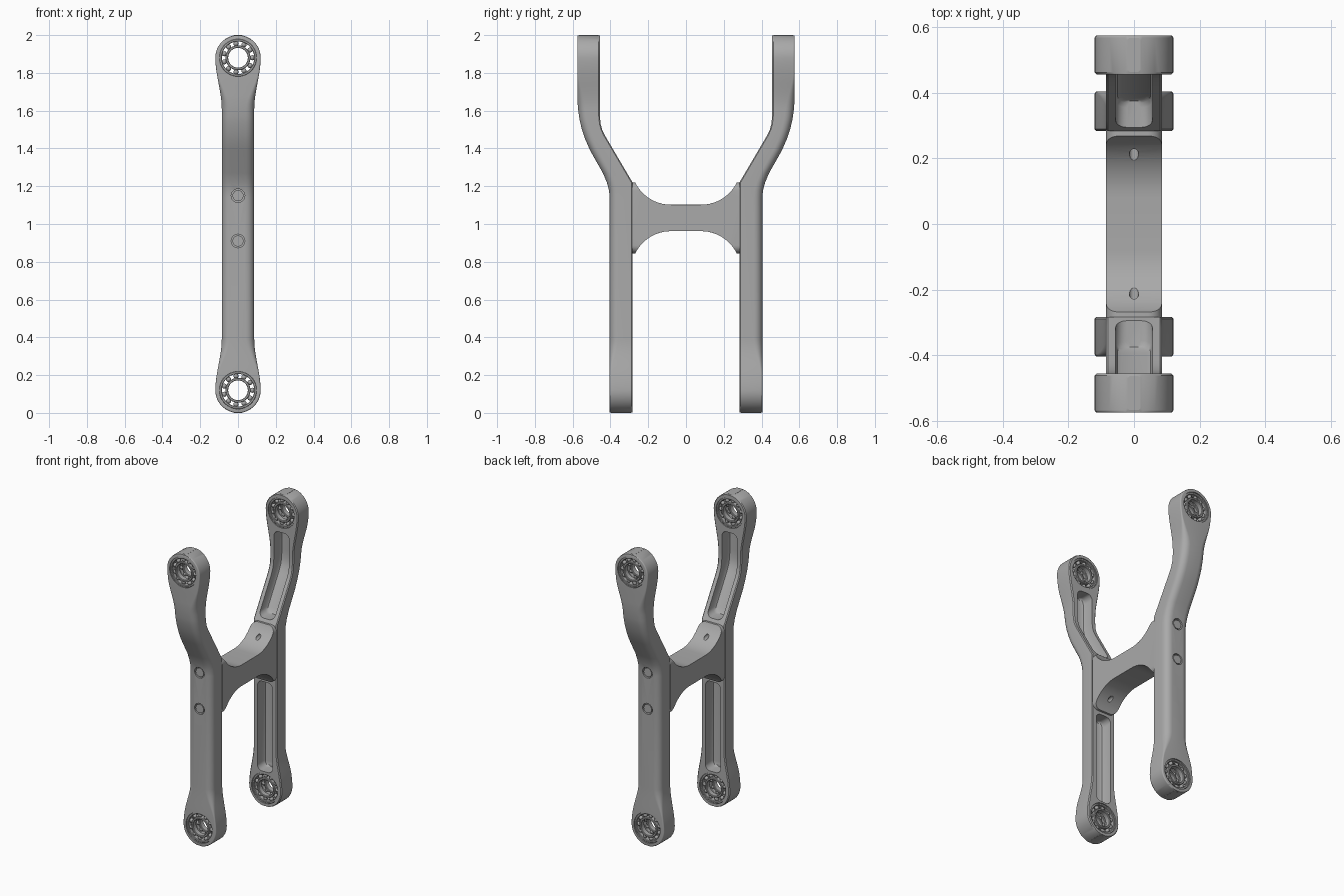
import bpy, bmesh
from math import pi, sin, cos, sqrt
from mathutils import Matrix, Vector

cube = bpy.data.objects.get("Cube")
if cube:
    bpy.data.objects.remove(cube, do_unlink=True)

metal = bpy.data.materials.new("satin grey metal")
metal.use_nodes = True
GREY = (0.40, 0.40, 0.40, 1)
metal.diffuse_color = GREY
metal.node_tree.nodes["Principled BSDF"].inputs["Base Color"].default_value = GREY

EYE_R = 0.12
EYE_Z = (EYE_R, 2 - EYE_R)
BOLT_Z = (0.91, 1.15)
INNER = [(0, .283), (1.22, .283), (1.47, .43), (1.5, .444), (1.53, .452), (1.57, .456), (2, .456)]
OUTER = [(0, .404), (1.14, .404), (1.18, .408), (1.22, .419), (1.27, .44), (1.39, .508),
         (1.45, .534), (1.5, .551), (1.55, .563), (1.6, .571), (1.66, .575), (2, .575)]


def finish(bm, name, smooth=True):
    bmesh.ops.recalc_face_normals(bm, faces=bm.faces[:])
    mesh = bpy.data.meshes.new(name)
    bm.to_mesh(mesh)
    bm.free()
    mesh.materials.append(metal)
    obj = bpy.data.objects.new(name, mesh)
    bpy.context.collection.objects.link(obj)
    if smooth:
        shade(obj)
    return obj


def activate(obj):
    bpy.ops.object.select_all(action='DESELECT')
    obj.select_set(True)
    bpy.context.view_layer.objects.active = obj


def shade(obj):
    activate(obj)
    bpy.ops.object.shade_smooth_by_angle(angle=pi / 6)


def cut(obj, tool, operation='DIFFERENCE'):
    activate(obj)
    mod = obj.modifiers.new("cut", 'BOOLEAN')
    mod.operation, mod.object, mod.solver = operation, tool, 'EXACT'
    bpy.ops.object.modifier_apply(modifier=mod.name)
    bpy.data.objects.remove(tool, do_unlink=True)


def loft(sections, name):
    """Skin a stack of equal-length closed sections and cap both ends."""
    bm = bmesh.new()
    rings = [[bm.verts.new(p) for p in s] for s in sections]
    n = len(rings[0])
    for a, b in zip(rings, rings[1:]):
        for i in range(n):
            j = (i + 1) % n
            bm.faces.new((a[i], a[j], b[j], b[i]))
    bm.faces.new(rings[0])
    bm.faces.new(rings[-1])
    return finish(bm, name, False)


def rod(name, r, y0, y1, z, segs=40, smooth=False):
    """Cylinder along y."""
    bm = bmesh.new()
    m = Matrix.Translation((0, (y0 + y1) / 2, z)) @ Matrix.Rotation(pi / 2, 4, 'X')
    bmesh.ops.create_cone(bm, cap_ends=True, segments=segs, radius1=r, radius2=r,
                          depth=abs(y1 - y0), matrix=m)
    return finish(bm, name, smooth)


def race(name, r0, r1, y, depth, z, segs=40):
    """Chamfered bearing ring around the y axis."""
    h, c = depth / 2, 0.003
    profile = [(r0, -h + c), (r0 + c, -h), (r1 - c, -h), (r1, -h + c),
               (r1, h - c), (r1 - c, h), (r0 + c, h), (r0, h - c)]
    bm = bmesh.new()
    rings = [[bm.verts.new((r * cos(a), y + d, z + r * sin(a))) for r, d in profile]
             for a in (2 * pi * k / segs for k in range(segs))]
    for k in range(segs):
        a, b = rings[k], rings[(k + 1) % segs]
        for i in range(8):
            j = (i + 1) % 8
            bm.faces.new((a[i], a[j], b[j], b[i]))
    return finish(bm, name)


def lookup(table, z):
    for (z0, v0), (z1, v1) in zip(table, table[1:]):
        if z <= z1:
            return v0 + (v1 - v0) * (z - z0) / (z1 - z0)
    return table[-1][1]


def ease(t):
    t = min(1, max(0, t))
    return t * t * (3 - 2 * t)


def arm_section(z, side):
    end = min(z, 2 - z)
    if end < EYE_R:
        w = max(0.02, sqrt(max(0, EYE_R ** 2 - (EYE_R - end) ** 2)))
    else:
        w = EYE_R - 0.034 * ease((end - EYE_R) / 0.27)
    f = 0.008 + 0.037 * ease((end - 0.2) / 0.2)
    tip = 0.008 if end < 0.001 else 0
    yi, yo, c = lookup(INNER, z) + tip, lookup(OUTER, z) - tip, 0.006
    half = [(w - c, yi), (w, yi + c)]
    half += [(w - f + f * cos(a), yo - f + f * sin(a)) for a in (pi / 2 * k / 6 for k in range(7))]
    pts = half + [(-x, y) for x, y in reversed(half)]
    return [(x, side * y, z) for x, y in pts]


def pocket_cutter(z0, z1, side):
    """Round-ended trough that follows the inner face of the arm."""
    r, w, depth = 0.035, 0.056, 0.08
    ends = [r * (1 - cos(pi / 2 * k / 6)) for k in range(7)]
    mids = [z for z, _ in INNER + OUTER if z0 + r < z < z1 - r]
    rows = sorted(set([z0 + e for e in ends] + [z1 - e for e in ends] + mids))
    sections = []
    for z in rows:
        e = min(z - z0, z1 - z, r)
        x = w - r + sqrt(max(0, r * r - (r - e) ** 2))
        y = lookup(INNER, z)
        half = [(x, y - 0.04), (x, y + depth - 0.02), (x - 0.006, y + depth - 0.006),
                (x - 0.018, y + depth)]
        pts = half + [(-a, b) for a, b in reversed(half)]
        sections.append([(a, side * b, z) for a, b in pts])
    return loft(sections, "pocket_cutter")


# Row heights: dense round the eyes, then even, plus the bend points
eye_rows = [EYE_R * (1 - cos(pi / 2 * k / 14)) for k in range(15)]
taper_rows = [EYE_R + 0.27 * k / 12 for k in range(1, 13)]
low = eye_rows + taper_rows
arm_rows = low + [2 - z for z in low] + [z for z, _ in INNER + OUTER if 0.4 < z < 1.6]
arm_rows = sorted(set(round(z, 4) for z in arm_rows))

for side, place in ((-1, "front"), (1, "back")):
    # Arm with pockets, bearing bores and bolt counterbores
    arm = loft([arm_section(z, side) for z in arm_rows], place + "_arm")
    cut(arm, pocket_cutter(0.23, 0.825, side))
    cut(arm, pocket_cutter(1.24, 1.75, side))
    for z in EYE_Z:
        cut(arm, rod("bore_cutter", 0.099, side * 0.2, side * 0.7, z, 48))
    for z in BOLT_Z:
        cut(arm, rod("bolt_cutter", 0.036, side * 0.385, side * 0.5, z, 32))
        rod(place + "_bolt_head", 0.029, side * 0.37, side * 0.402, z, 24, True)
    shade(arm)

    # Two ball bearings in every eye
    for z, level in zip(EYE_Z, ("lower", "upper")):
        mid = side * (lookup(INNER, z) + lookup(OUTER, z)) / 2
        for off in (-0.036, 0.036):
            tag = place + "_" + level + "_bearing_"
            race(tag + "outer_race", 0.086, 0.1, mid + off, 0.036, z)
            race(tag + "inner_race", 0.052, 0.066, mid + off, 0.036, z)
            bm = bmesh.new()
            for k in range(11):
                a = 2 * pi * k / 11
                at = Vector((0.076 * cos(a), mid + off, z + 0.076 * sin(a)))
                bmesh.ops.create_uvsphere(bm, u_segments=12, v_segments=8, radius=0.0135,
                                          matrix=Matrix.Translation(at))
            finish(bm, tag + "balls")

# Cross bridge: flared profile extruded across x
MID_Z, HALF_T, FLAT, R = 1.032, 0.07, 0.08, 0.21
flare = [(FLAT + R * sin(a), HALF_T + R * (1 - cos(a))) for a in (1.12 * k / 14 for k in range(15))]
flare += [(0.278, 0.188), (0.286, 0.188)]
top = [(-y, h) for y, h in reversed(flare)] + flare
outline = top + [(y, -h) for y, h in reversed(top)]
bridge = loft([[(x, y, MID_Z + h) for y, h in outline] for x in (-0.085, 0.085)], "cross_bridge")

# Round the flange corners and drill the bolt holes
corners = []
for cx, cz, start in ((1, 1, 0), (-1, 1, 1), (-1, -1, 2), (1, -1, 3)):
    for k in range(9):
        a = (start + k / 8) * pi / 2
        corners.append((cx * 0.042 + 0.043 * cos(a), MID_Z + cz * 0.145 + 0.043 * sin(a)))
cut(bridge, loft([[(x, y, z) for x, z in corners] for y in (-0.4, 0.4)], "flange_trim"), 'INTERSECT')
for side in (-1, 1):
    for z in BOLT_Z:
        cut(bridge, rod("hole_cutter", 0.014, side * 0.16, side * 0.27, z, 20))
bev = bridge.modifiers.new("edge_round", 'BEVEL')
bev.width, bev.segments, bev.limit_method, bev.angle_limit = 0.005, 2, 'ANGLE', 0.9
shade(bridge)
